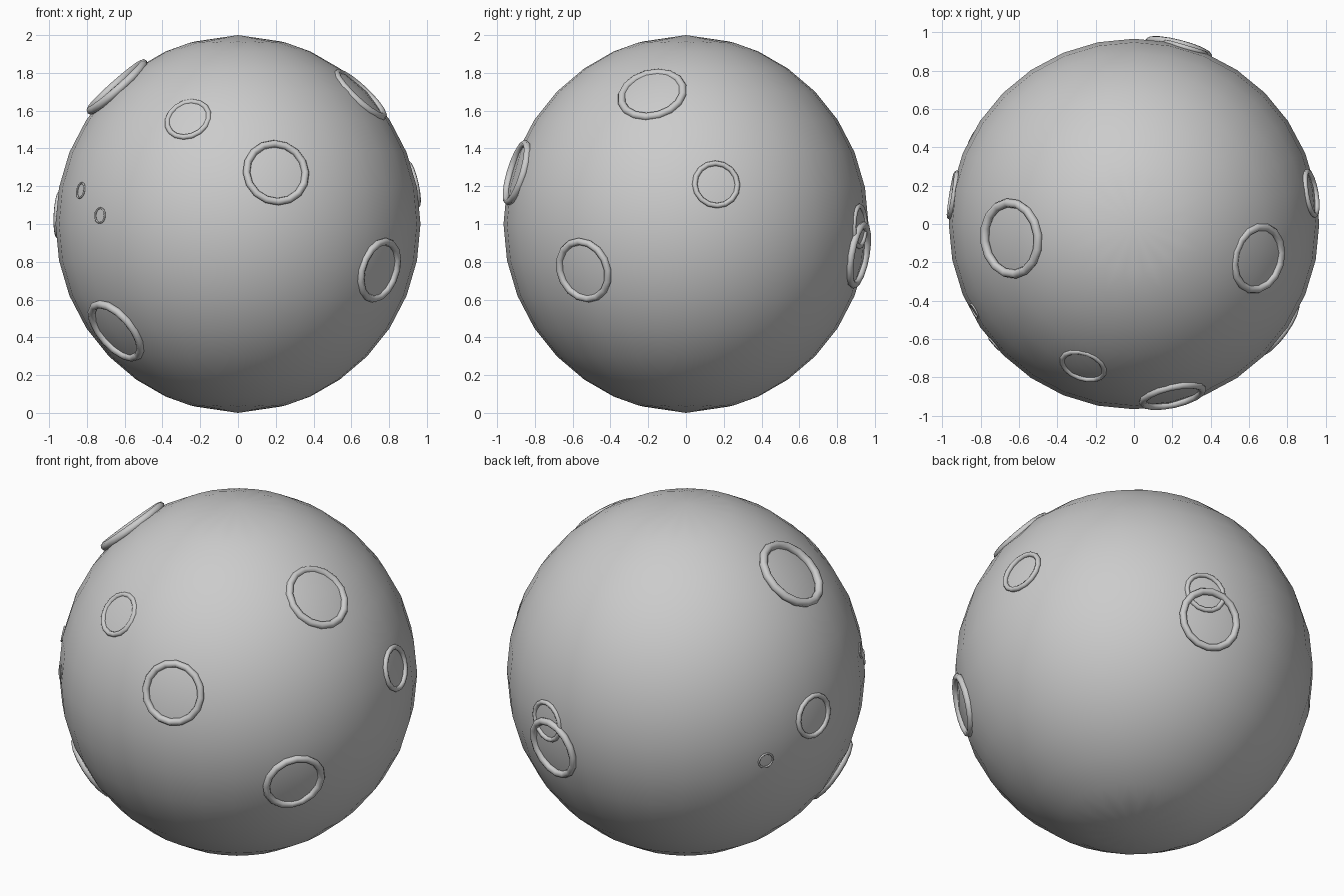
import bpy
from mathutils import Vector

default_cube = bpy.data.objects.get("Cube")
if default_cube:
    bpy.data.objects.remove(default_cube, do_unlink=True)

CENTRE = Vector((0, 0, 1))


def make_globe():
    # Coarse ball softened by one subdivision, which leaves slightly pointed poles
    bpy.ops.mesh.primitive_uv_sphere_add(segments=16, ring_count=8, radius=1)
    globe = bpy.context.object
    globe.name = "globe"
    globe.modifiers.new("soften", 'SUBSURF').levels = 1
    bpy.ops.object.modifier_apply(modifier="soften")
    half_height = max(v.co.z for v in globe.data.vertices)
    for v in globe.data.vertices:
        v.co /= half_height
    globe.location = CENTRE
    bpy.ops.object.shade_smooth()


def make_rim(name, direction, distance, major):
    # Thin ring lying flat on the globe, half sunk into its surface
    normal = Vector(direction).normalized()
    bpy.ops.mesh.primitive_torus_add(
        major_segments=16, minor_segments=8,
        major_radius=major, minor_radius=major / 8,
        location=CENTRE + normal * distance,
        rotation=normal.to_track_quat('Z', 'Y').to_euler())
    bpy.context.object.name = name
    bpy.ops.object.shade_smooth()


# Rim name, direction from the globe's centre, distance, ring radius
RIMS = [
    ("rim_front_large", (.2, -.89, .27), .957, .16),
    ("rim_front_upper", (-.265, -.74, .555), .96, .115),
    ("rim_front_lower", (-.645, -.43, -.566), .96, .175),
    ("rim_upper_minus_x", (-.635, -.075, .72), .97, .187),
    ("rim_upper_plus_x", (.65, -.18, .69), .957, .167),
    ("rim_lower_plus_x", (.745, -.54, -.244), .954, .157),
    ("rim_side_plus_x", (.925, .16, .21), .96, .115),
    ("rim_side_minus_x", (-.935, .15, .05), .957, .115),
    ("rim_back_large", (.233, .912, -.164), .957, .16),
    ("rim_back_overlap", (.269, .917, -.012), .957, .107),
    ("rim_top_back", (-.204, .663, .656), .955, .067),
    ("rim_top_back_small", (-.454, .595, .593), .955, .046),
    ("rim_tiny_upper", (-.836, -.455, .178), .965, .04),
    ("rim_tiny_lower", (-.73, -.625, .045), .963, .039),
    ("rim_tiny_back", (-.838, .449, -.129), .963, .042),
]

make_globe()
for rim in RIMS:
    make_rim(*rim)
